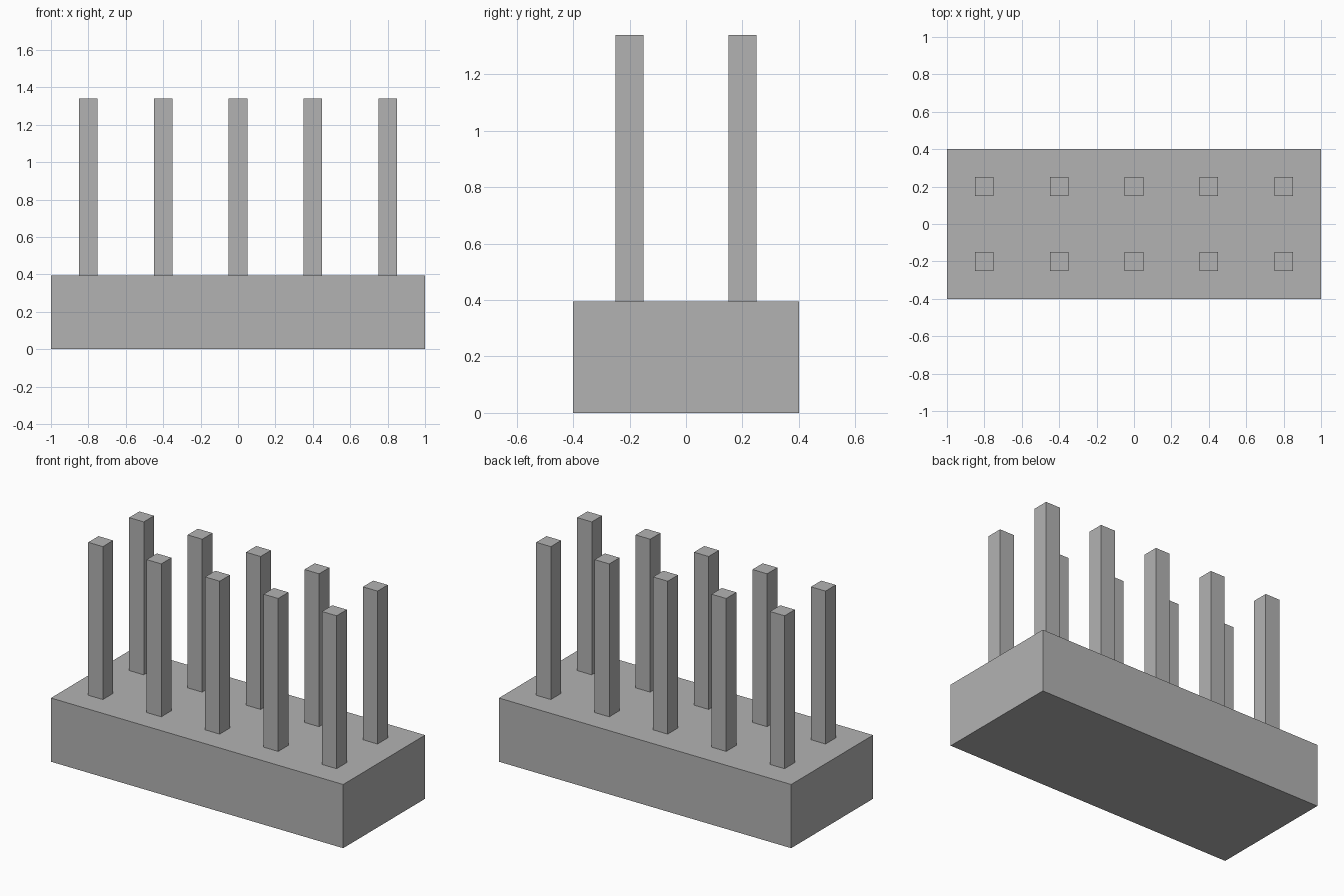
import bpy

# Remove the default cube
cube = bpy.data.objects.get("Cube")
if cube:
    bpy.data.objects.remove(cube, do_unlink=True)

# Plain grey material
grey = bpy.data.materials.new("grey")
grey.use_nodes = True
colour = (0.45, 0.45, 0.45, 1)
grey.diffuse_color = colour
grey.node_tree.nodes["Principled BSDF"].inputs["Base Color"].default_value = colour


def box(name, x, y, bottom, top, width, depth):
    """Add a box standing between two heights."""
    bpy.ops.mesh.primitive_cube_add(size=1, location=(x, y, (bottom + top) / 2))
    obj = bpy.context.object
    obj.name = name
    obj.scale = (width, depth, top - bottom)
    bpy.ops.object.transform_apply(location=False, rotation=False, scale=True)
    obj.data.materials.append(grey)
    return obj


BASE_TOP = 0.394
PIN_TOP = 1.34
PIN_WIDTH = 0.1
SPACING = 0.4

# Solid base block
box("base", 0, 0, 0, BASE_TOP, 2, 0.8)

# Two rows of five square pins
for row, side in (("front", -1), ("back", 1)):
    for column in range(5):
        box(f"{row}_pin_{column + 1}", (column - 2) * SPACING, side * SPACING / 2,
            BASE_TOP, PIN_TOP, PIN_WIDTH, PIN_WIDTH)
